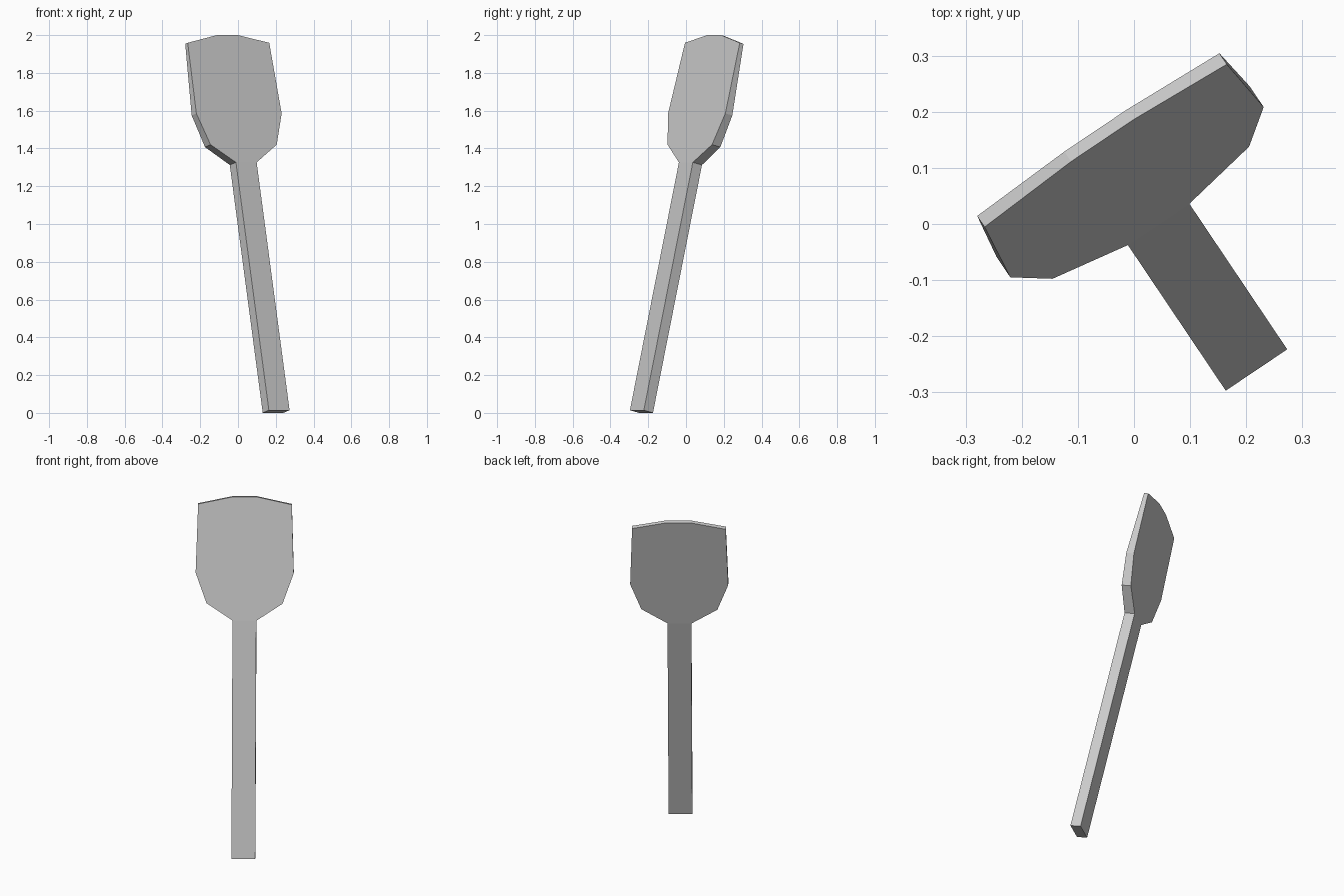
import bpy, bmesh
from math import radians
from mathutils import Matrix

if "Cube" in bpy.data.objects:
    bpy.data.objects.remove(bpy.data.objects["Cube"])

# Cross-sections from handle end to blade tip: height, half width, thickness
ROWS = [
    (0.000, 0.066, 0.060),   # handle end
    (1.349, 0.066, 0.060),   # handle meets blade
    (1.446, 0.211, 0.0547),  # shoulder
    (1.617, 0.272, 0.0455),  # widest point
    (2.004, 0.260, 0.0243),  # outer tip corners
    (2.046, 0.067, 0.0220),  # flat of the tip
]

# Spatula: rectangular sections joined into one tapering solid
bm = bmesh.new()
rings = []
for z, w, t in ROWS:
    rings.append([bm.verts.new((sx * w, sy * t / 2, z))
                  for sx, sy in ((-1, -1), (1, -1), (1, 1), (-1, 1))])
for a, b in zip(rings, rings[1:]):
    for i in range(4):
        j = (i + 1) % 4
        bm.faces.new((a[i], a[j], b[j], b[i]))
bm.faces.new(rings[0][::-1])
bm.faces.new(rings[-1])

# Merge the coplanar strips into clean flat faces
bmesh.ops.dissolve_limit(bm, angle_limit=radians(0.2),
                         verts=bm.verts[:], edges=bm.edges[:])
bmesh.ops.recalc_face_normals(bm, faces=bm.faces[:])

# Lean it backwards and turn it, with the handle end on the ground
pose = (Matrix.Translation((0.202, -0.236, 0.007))
        @ Matrix.Rotation(radians(33.9), 4, 'Z')
        @ Matrix.Rotation(radians(-13.4), 4, 'X'))
bm.transform(pose)

mesh = bpy.data.meshes.new("spatula")
bm.to_mesh(mesh)
bm.free()
bpy.context.collection.objects.link(bpy.data.objects.new("spatula", mesh))
